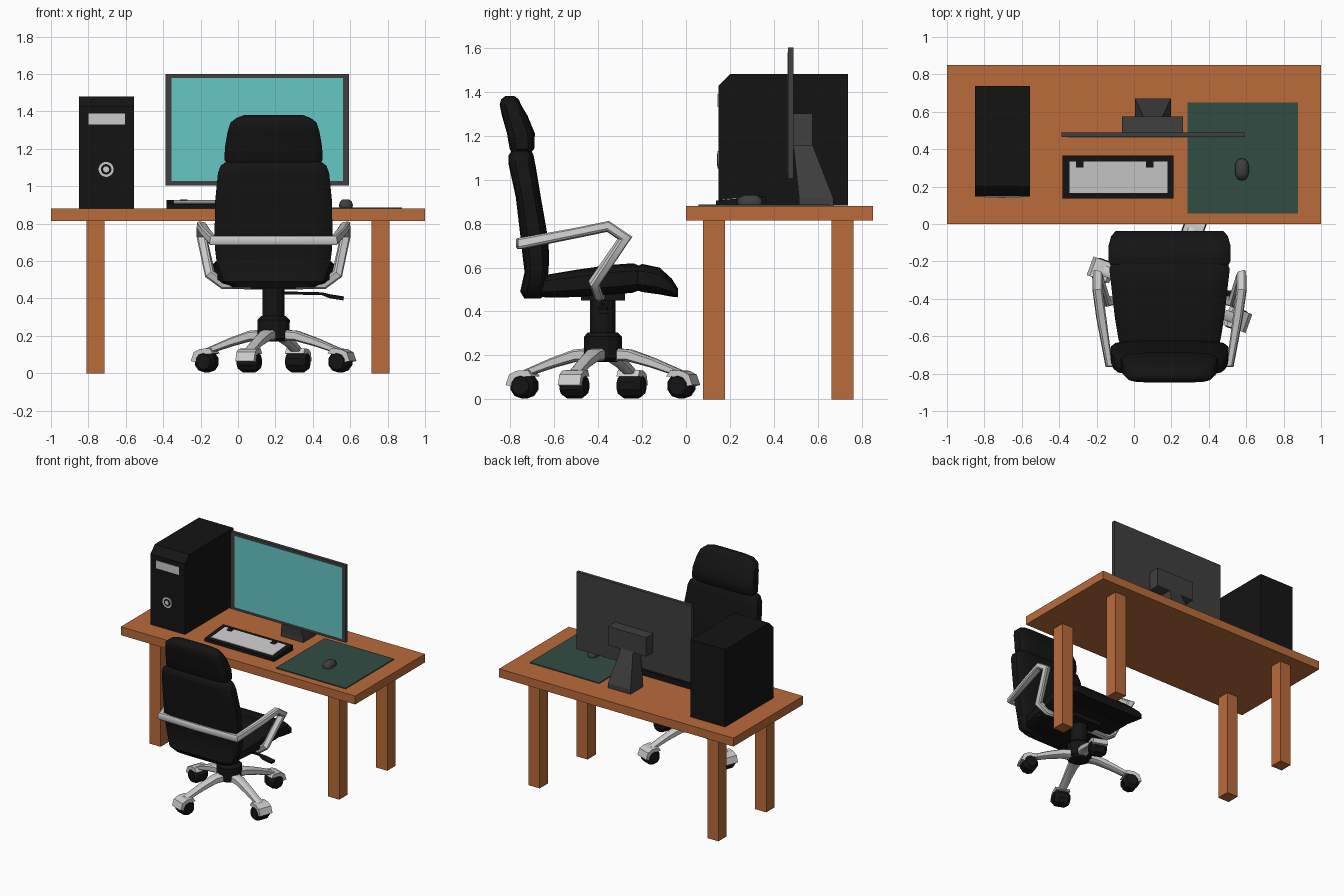
import bpy, bmesh
from math import cos, sin, pi, radians
from mathutils import Vector

if "Cube" in bpy.data.objects:
    bpy.data.objects.remove(bpy.data.objects["Cube"])


def material(name, r, g, b):
    m = bpy.data.materials.new(name)
    m.diffuse_color = (r, g, b, 1)
    m.use_nodes = True
    m.node_tree.nodes["Principled BSDF"].inputs["Base Color"].default_value = m.diffuse_color
    return m


WOOD = material("wood", 0.49, 0.147, 0.042)
BLACK = material("black", 0.007, 0.007, 0.007)
DARK = material("dark_grey", 0.05, 0.05, 0.05)
TEAL = material("teal", 0.13, 0.58, 0.56)
GREEN = material("green", 0.03, 0.075, 0.055)


def loft(name, rings, mat=None, smooth=False, loc=(0, 0, 0), rot=0.0, cap_start=True):
    """Skin equal-length rings of points into a capped solid."""
    bm = bmesh.new()
    rows = [[bm.verts.new(p) for p in r] for r in rings]
    n = len(rows[0])
    for a, b in zip(rows, rows[1:]):
        for i in range(n):
            j = (i + 1) % n
            bm.faces.new((a[i], a[j], b[j], b[i]))
    if cap_start:
        bm.faces.new(rows[0][::-1])
    bm.faces.new(rows[-1])
    bmesh.ops.recalc_face_normals(bm, faces=bm.faces)
    me = bpy.data.meshes.new(name)
    bm.to_mesh(me)
    bm.free()
    ob = bpy.data.objects.new(name, me)
    bpy.context.collection.objects.link(ob)
    ob.location = loc
    ob.rotation_euler.z = rot
    if mat:
        me.materials.append(mat)
    if smooth:
        bpy.context.view_layer.objects.active = ob
        bpy.ops.object.select_all(action='DESELECT')
        ob.select_set(True)
        bpy.ops.object.shade_smooth_by_angle(angle=radians(40))
    return ob


def prism(name, x0, x1, profile, mat=None, **kw):
    """Extrude a (y, z) profile along x."""
    return loft(name, [[(x, y, z) for y, z in profile] for x in (x0, x1)], mat, **kw)


def box(name, x0, x1, y0, y1, z0, z1, mat=None):
    return prism(name, x0, x1, [(y0, z0), (y1, z0), (y1, z1), (y0, z1)], mat)


def lathe(name, profile, n, mat=None, axis='Z', **kw):
    """Rings of (radius, height) around z, x or y."""
    rings = []
    for r, h in profile:
        ring = []
        for i in range(n):
            a = 2 * pi * (i + 0.5) / n
            c, s = r * cos(a), r * sin(a)
            ring.append({'Z': (c, s, h), 'X': (h, c, s), 'Y': (c, h, s)}[axis])
        rings.append(ring)
    return loft(name, rings, mat, **kw)


def rounded(hw, hh, power=0.45, n=16):
    """Superellipse section with half sizes hw and hh."""
    out = []
    for i in range(n):
        a = 2 * pi * (i + 0.5) / n
        c, s = cos(a), sin(a)
        out.append((hw * abs(c) ** power * (1 if c > 0 else -1),
                    hh * abs(s) ** power * (1 if s > 0 else -1)))
    return out


def sweep(name, path, normal, sizes, **kw):
    """Sweep an eight-sided section along a path with mitred corners."""
    pts = [Vector(p) for p in path]
    d = [(b - a).normalized() for a, b in zip(pts, pts[1:])]
    nrm, prev, rings = Vector(normal), d[0], []
    for i, p in enumerate(pts):
        d0, d1 = d[max(i - 1, 0)], d[min(i, len(d) - 1)]
        t = (d0 + d1).normalized()
        nrm = prev.rotation_difference(t) @ nrm
        prev = t
        side = t.cross(nrm).normalized()
        bend, c = (d1 - d0), t.dot(d1)
        ring = []
        for u, v in rounded(*sizes[i], 0.5, 8):
            o = side * u + nrm * v
            if bend.length > 1e-4:
                b = bend.normalized()
                o += b * o.dot(b) * (1 / c - 1)
            ring.append(p + o)
        rings.append(ring)
    return loft(name, rings, **kw)


# Desk
box("desk_top", -1, 1, 0, 0.85, 0.815, 0.88, WOOD)
for x in (-0.81, 0.715):
    for y in (0.078, 0.662):
        box("desk_leg", x, x + 0.095, y, y + 0.1, 0, 0.815, WOOD)

# Computer tower
prism("computer_tower", -0.85, -0.555,
      [(0.147, 0.882), (0.737, 0.882), (0.737, 1.48), (0.2, 1.48), (0.147, 1.425)], BLACK)
box("drive_slot", -0.80, -0.605, 0.143, 0.16, 1.33, 1.39)
for nm, r, y, m in (("button_ring", 0.04, 0.143, None), ("button_gap", 0.028, 0.142, BLACK),
                    ("button", 0.016, 0.14, None)):
    lathe(nm, [(r, y), (r, 0.16)], 20, m, 'Y', loc=(-0.705, 0, 1.09))

# Monitor
box("monitor_case", -0.388, 0.593, 0.464, 0.49, 1.005, 1.6, DARK)
box("monitor_screen", -0.355, 0.562, 0.462, 0.47, 1.027, 1.578, TEAL)
box("monitor_mount", -0.063, 0.263, 0.488, 0.575, 1.153, 1.3, DARK)
loft("monitor_stand", [[(x0, y0, z), (x1, y0, z), (x1, y1, z), (x0, y1, z)]
     for x0, x1, y0, y1, z in ((0.005, 0.197, 0.515, 0.67, 0.88), (0.005, 0.197, 0.515, 0.67, 0.915),
                               (0.05, 0.152, 0.488, 0.575, 1.16))], DARK)

# Keyboard, slightly raised at the back
prism("keyboard", -0.382, 0.212, [(0.137, 0.882), (0.365, 0.882), (0.365, 0.925), (0.137, 0.905)], BLACK)
prism("keyboard_keys", -0.345, 0.178, [(0.165, 0.9), (0.335, 0.9), (0.335, 0.926), (0.165, 0.911)])
for x in (-0.31, 0.063):
    prism("keyboard_notch", x, x + 0.04, [(0.302, 0.9), (0.337, 0.9), (0.337, 0.929), (0.302, 0.926)], BLACK)

# Mouse and mat
box("mouse_mat", 0.285, 0.878, 0.057, 0.65, 0.88, 0.887, GREEN)
loft("mouse", [[(0.577 + x * k, 0.292 + y * k, z) for x, y in rounded(0.038, 0.059, 0.8, 14)]
     for k, z in ((0.95, 0.886), (1, 0.9), (0.85, 0.918), (0.45, 0.93))], DARK, True)

# Chair cushions
CX, CY = 0.19, -0.378


def cushion_up(name, stations):
    """Stations of (z, back y, front y, half width)."""
    loft(name, [[(x, (a + b) / 2 + y, z) for x, y in rounded(w, (b - a) / 2)]
                for z, a, b, w in stations], BLACK, True, (CX, 0, 0))


def cushion_along(name, stations):
    """Stations of (y, bottom z, top z, half width)."""
    loft(name, [[(x, y, (a + b) / 2 + z) for x, z in rounded(w, (b - a) / 2)]
                for y, a, b, w in stations], BLACK, True, (CX, 0, 0))


cushion_up("chair_back", [(0.458, -0.735, -0.66, 0.22), (0.49, -0.755, -0.64, 0.27),
                          (0.58, -0.735, -0.625, 0.305), (0.66, -0.745, -0.622, 0.315),
                          (0.75, -0.755, -0.63, 0.318), (0.92, -0.775, -0.66, 0.315),
                          (1.07, -0.808, -0.685, 0.3), (1.11, -0.808, -0.693, 0.285),
                          (1.135, -0.79, -0.705, 0.25)])
cushion_up("headrest", [(1.11, -0.785, -0.715, 0.24), (1.14, -0.803, -0.69, 0.265),
                        (1.21, -0.815, -0.687, 0.262), (1.29, -0.838, -0.72, 0.248),
                        (1.34, -0.848, -0.75, 0.232), (1.365, -0.842, -0.76, 0.2),
                        (1.38, -0.822, -0.78, 0.16)])
cushion_along("seat", [(-0.70, 0.47, 0.55, 0.24), (-0.62, 0.462, 0.57, 0.275),
                       (-0.5, 0.465, 0.59, 0.295), (-0.35, 0.475, 0.612, 0.312),
                       (-0.24, 0.485, 0.62, 0.325), (-0.205, 0.5, 0.605, 0.31)])
cushion_along("seat_front", [(-0.235, 0.5, 0.6, 0.31), (-0.2, 0.488, 0.617, 0.328),
                             (-0.12, 0.477, 0.6, 0.33), (-0.065, 0.467, 0.55, 0.315),
                             (-0.037, 0.465, 0.505, 0.29)])

# Armrests: one bar wrapping behind the back, mirrored
arm = sweep("armrest_frame",
            [(0, -0.757, 0.71), (0.325, -0.748, 0.71), (0.365, -0.5, 0.757), (0.385, -0.355, 0.787),
             (0.385, -0.278, 0.735), (0.34, -0.418, 0.53), (0.27, -0.4, 0.478), (0.06, -0.39, 0.475)],
            (0, 0, 1), [(0.018, 0.026)] * 2 + [(0.026, 0.022)] * 6,
            smooth=True, loc=(CX, 0, 0), cap_start=False)
arm.modifiers.new("mirror", 'MIRROR')

# Column, hub and lever
lathe("chair_column", [(0.06, 0.28), (0.06, 0.48)], 12, BLACK, loc=(CX, CY, 0))
lathe("chair_hub", [(0.065, 0.17), (0.088, 0.185), (0.09, 0.285), (0.07, 0.305)], 12, BLACK, loc=(CX, CY, 0))
box("seat_mechanism", CX - 0.12, CX + 0.12, CY - 0.1, CY + 0.1, 0.45, 0.49, BLACK)
sweep("height_lever", [(0.05, CY, 0.43), (0.26, CY, 0.425), (0.3, CY, 0.412), (0.375, CY, 0.4)],
      (0, 0, 1), [(0.01, 0.008)] * 2 + [(0.024, 0.011)] * 2, mat=BLACK, loc=(CX, 0, 0))

# Four-legged base with casters
for k in range(4):
    place = dict(loc=(CX, CY, 0), rot=radians(70 + 90 * k - 90))
    sweep("base_leg", [(0, 0.05, 0.205), (0, 0.13, 0.2), (0, 0.24, 0.167), (0, 0.375, 0.118)],
          (0, 0, 1), [(0.042, 0.03), (0.036, 0.028), (0.03, 0.023), (0.028, 0.016)], smooth=True, **place)
    prism("caster_hood", -0.053, 0.053, [(0.325, 0.105), (0.345, 0.133), (0.4, 0.13), (0.435, 0.113),
          (0.452, 0.065), (0.425, 0.06), (0.405, 0.1)], **place)
    wheel = lathe("caster_wheel", [(0.042, -0.058), (0.058, -0.035), (0.058, 0.035), (0.042, 0.058)],
                  10, BLACK, 'X', **place)
    for v in wheel.data.vertices:
        v.co += Vector((0, 0.38, 0.062))
